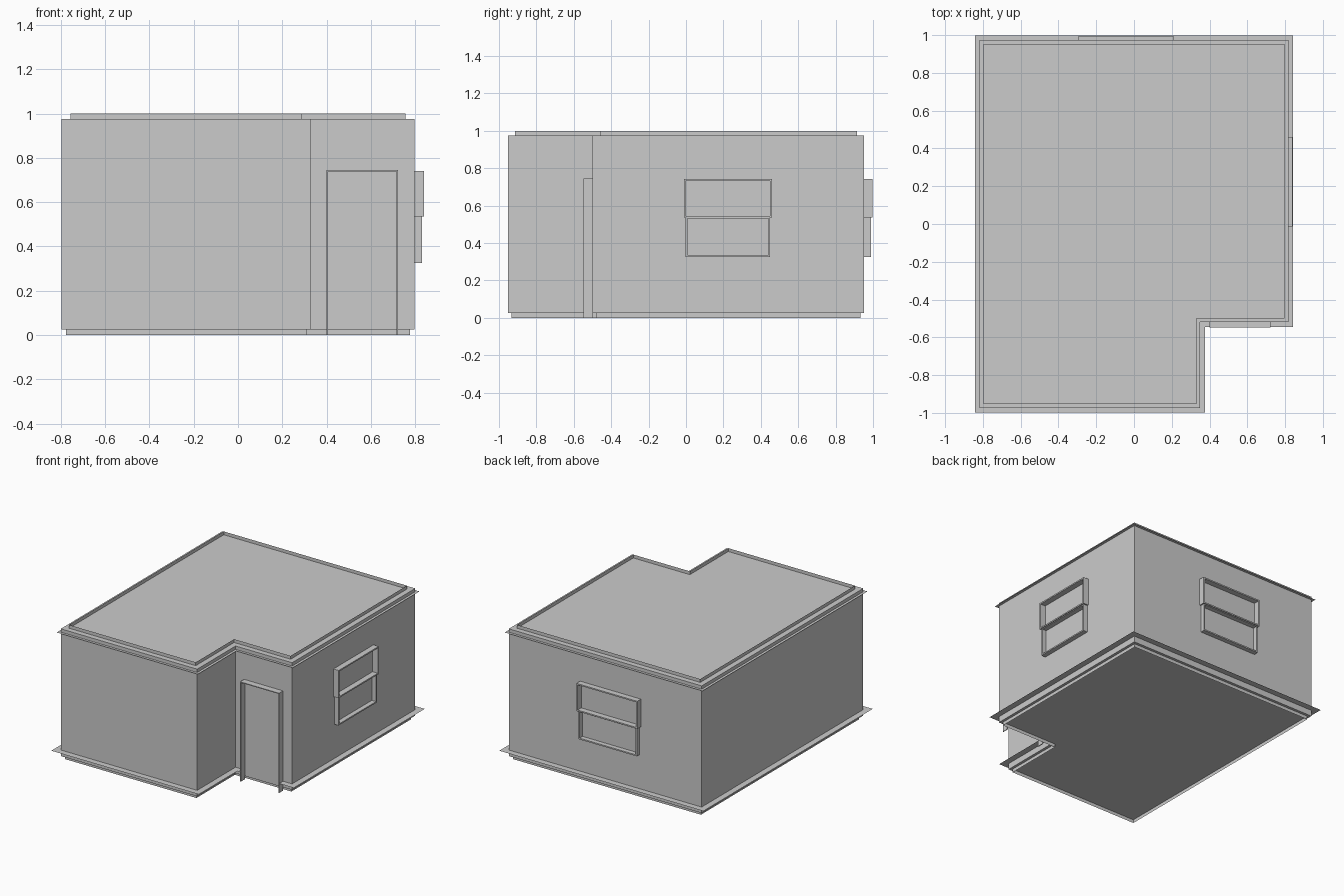
import bpy, bmesh

if "Cube" in bpy.data.objects:
    bpy.data.objects.remove(bpy.data.objects["Cube"])

grey = bpy.data.materials.new("plain_grey")
grey.diffuse_color = (0.6, 0.6, 0.6, 1)
grey.use_nodes = True
grey.node_tree.nodes["Principled BSDF"].inputs["Base Color"].default_value = grey.diffuse_color

# L-shaped floor plan: (x, y, outward x sign, outward y sign)
PLAN = [(-0.797, -0.953, -1, -1), (0.33, -0.953, 1, -1), (0.33, -0.5, 1, -1),
        (0.797, -0.5, 1, -1), (0.797, 0.953, 1, 1), (-0.797, 0.953, -1, 1)]
DOOR_X0, DOOR_X1 = 0.40, 0.722


def make(name, build):
    mesh = bpy.data.meshes.new(name)
    bm = bmesh.new()
    build(bm)
    bm.to_mesh(mesh)
    bm.free()
    mesh.materials.append(grey)
    obj = bpy.data.objects.new(name, mesh)
    bpy.context.collection.objects.link(obj)
    return obj


def loop(bm, pts, out, z):
    return [bm.verts.new((x + sx * out, y + sy * out, z)) for x, y, sx, sy in pts]


def strip(name, pts, a, b, closed=True):
    """Thin band between two offset levels of a path, each (offset, z)."""
    def build(bm):
        la, lb = loop(bm, pts, *a), loop(bm, pts, *b)
        n = len(pts)
        for i in range(n if closed else n - 1):
            j = (i + 1) % n
            bm.faces.new((la[i], la[j], lb[j], lb[i]))
    return make(name, build)


def box(bm, lo, hi):
    r = bmesh.ops.create_cube(bm, size=1)
    for v in r["verts"]:
        for k in range(3):
            v.co[k] = lo[k] if v.co[k] < 0 else hi[k]


# Main walls with flat roof and floor
def walls(bm):
    low, top = loop(bm, PLAN, 0, 0.025), loop(bm, PLAN, 0, 0.975)
    bm.faces.new(low[::-1])
    bm.faces.new(top)
    for i in range(6):
        j = (i + 1) % 6
        bm.faces.new((low[i], low[j], top[j], top[i]))


make("walls", walls)

# Upright lips around roof and floor
strip("roof_lip", PLAN, (-0.04, 0.975), (-0.04, 1.0))
strip("base_lip", PLAN, (-0.02, 0.0), (-0.02, 0.025))

# Thin crown ledge, and skirting ledge interrupted by the door
strip("crown_ledge", PLAN, (0.02, 0.95), (0.0, 0.95))
skirting = [(DOOR_X1, -0.5, 0, -1)] + PLAN[3:] + PLAN[:3] + [(DOOR_X0, -0.5, 0, -1)]
strip("skirting_ledge", skirting, (0.046, 0.07), (0.0, 0.07), closed=False)


# Projecting frames: u runs along the wall, d is depth out of it
def frame(bm, put, u0, u1, z0, z1, depth, t, sill=True):
    bars = [(u0, u0 + t, z0, z1), (u1 - t, u1, z0, z1), (u0 + t, u1 - t, z1 - t, z1)]
    if sill:
        bars.append((u0 + t, u1 - t, z0, z0 + t))
    for a, b, c, d in bars:
        p, q = put(a, 0, c), put(b, depth, d)
        box(bm, [min(m) for m in zip(p, q)], [max(m) for m in zip(p, q)])


def window(name, put, u0, u1):
    def build(bm):
        frame(bm, put, u0 + 0.01, u1 - 0.01, 0.325, 0.54, 0.035, 0.01)
        frame(bm, put, u0, u1, 0.535, 0.742, 0.043, 0.01)
    make(name, build)


window("side_window", lambda u, d, z: (0.797 + d, u, z), -0.012, 0.46)
window("back_window", lambda u, d, z: (u, 0.953 + d, z), -0.295, 0.208)

# Door surround on the recessed wall
make("door_frame", lambda bm: frame(bm, lambda u, d, z: (u, -0.5 - d, z),
                                    DOOR_X0, DOOR_X1, 0.0, 0.745, 0.047, 0.006, sill=False))
